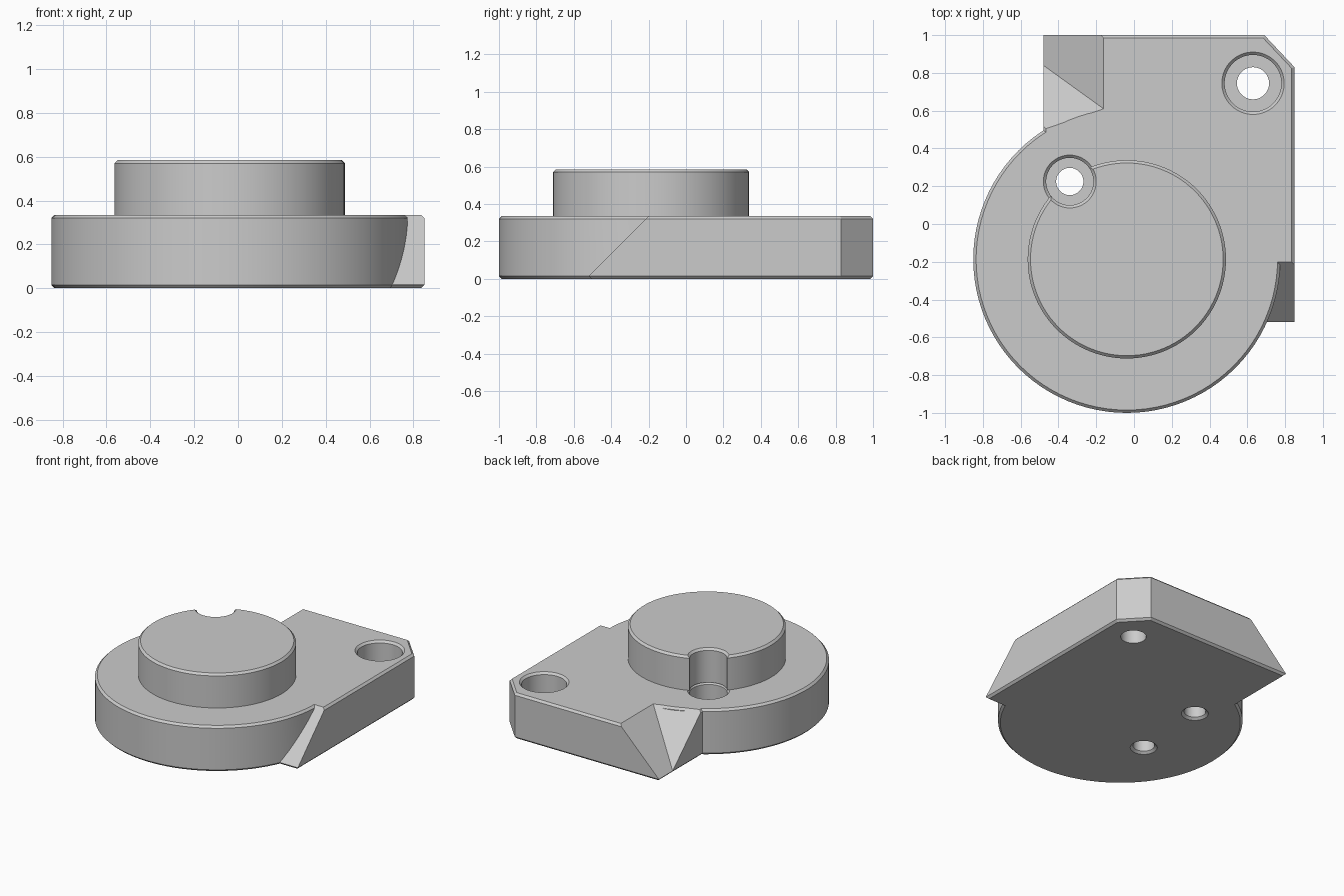
import bpy, bmesh, math
from mathutils import Vector

if "Cube" in bpy.data.objects:
    bpy.data.objects.remove(bpy.data.objects["Cube"])

CENTRE = (-0.038, -0.187)
TOP, BOSS_TOP, CHAMFER = 0.335, 0.585, 0.015
SIDES = 96

grey = bpy.data.materials.new("plain grey")
grey.use_nodes = True
grey.diffuse_color = (0.6, 0.6, 0.6, 1)
grey.node_tree.nodes["Principled BSDF"].inputs["Base Color"].default_value = grey.diffuse_color


def finish(name, bm):
    bmesh.ops.recalc_face_normals(bm, faces=bm.faces[:])
    mesh = bpy.data.meshes.new(name)
    bm.to_mesh(mesh)
    bm.free()
    mesh.materials.append(grey)
    obj = bpy.data.objects.new(name, mesh)
    bpy.context.collection.objects.link(obj)
    return obj


def circle(centre, r):
    steps = [2 * math.pi * i / SIDES for i in range(SIDES)]
    return [(centre[0] + r * math.cos(a), centre[1] + r * math.sin(a)) for a in steps]


def prism(name, outline, z0, z1, chamfered):
    """Extruded outline with chamfered rims at the given heights."""
    bm = bmesh.new()
    low, high = [[bm.verts.new((x, y, z)) for x, y in outline] for z in (z0, z1)]
    bm.faces.new(low)
    bm.faces.new(high)
    for i in range(len(outline)):
        j = (i + 1) % len(outline)
        bm.faces.new((low[i], low[j], high[j], high[i]))
    bmesh.ops.recalc_face_normals(bm, faces=bm.faces[:])
    rims = [e for e in bm.edges if any(all(abs(v.co.z - z) < 1e-5 for v in e.verts) for z in chamfered)]
    bmesh.ops.bevel(bm, geom=rims, offset=CHAMFER, segments=1, affect='EDGES')
    return finish(name, bm)


def hull(name, points):
    bm = bmesh.new()
    for p in points:
        bm.verts.new(p)
    bmesh.ops.convex_hull(bm, input=bm.verts[:])
    return finish(name, bm)


def turned(name, centre, profile):
    """Solid of revolution from (radius, height) pairs."""
    bm = bmesh.new()
    rings = [[bm.verts.new((x, y, z)) for x, y in circle(centre, r)] for r, z in profile]
    for low, high in zip(rings, rings[1:]):
        for i in range(SIDES):
            j = (i + 1) % SIDES
            bm.faces.new((low[i], low[j], high[j], high[i]))
    bm.faces.new(rings[0])
    bm.faces.new(rings[-1])
    return finish(name, bm)


def combine(target, tool, operation):
    tool.hide_render = True
    bpy.context.view_layer.objects.active = target
    mod = target.modifiers.new(operation.lower(), 'BOOLEAN')
    mod.object, mod.operation, mod.solver = tool, operation, 'EXACT'
    bpy.ops.object.modifier_apply(modifier=mod.name)
    bpy.data.objects.remove(tool)


# Corner block
left, right, back, toe = -0.48, 0.85, 1.0, -0.52
base = prism("base_plate", [(left, 0), (left, back), (0.69, back), (right, 0.83),
                            (right, toe), (0.3, toe)], 0, TOP, (0, TOP))

# 45 degree ramp at the front end of the straight side
lip = CHAMFER + 0.001
combine(base, hull("end_ramp_cutter", [(x, toe + s, lip + t) for x in (-1, 1.2)
                                       for s, t in ((-0.1, -0.1), (0.4, 0.4), (-0.1, 0.4))]), 'DIFFERENCE')

# Two ramps meeting in a valley at the back of the opposite side
peak = Vector((left + TOP - lip, 0.61, TOP))
foot = Vector((left, 0.84, lip))
along = Vector((left, 0.5, TOP)) - peak
high = peak + (peak - foot) * 0.3
low = foot - (peak - foot) * 0.3
notch = []
for p, reach in ((high, 2.5), (low, 1)):
    notch += [p, p + along * reach, (p.x, 1.3, p.z), (-0.9, 1.3, p.z)]
combine(base, hull("valley_cutter", notch), 'DIFFERENCE')

# Round disc
combine(base, prism("disc", circle(CENTRE, 0.813), 0, TOP, (0, TOP)), 'UNION')

# Counterbored corner hole, counterbored boss-side hole and blind hole underneath
pocket = (-0.34, 0.225)
FLOOR = 0.13
entry = [(0.09, -0.1), (0.09, 0), (0.072, CHAMFER)]
for centre, profile in (
        ((0.63, 0.745), [(0.085, -0.1), (0.085, FLOOR), (0.15, FLOOR), (0.15, TOP - CHAMFER),
                         (0.165, TOP), (0.165, 0.4)]),
        (pocket, entry + [(0.072, FLOOR), (0.125, FLOOR), (0.125, TOP - CHAMFER),
                          (0.14, TOP), (0.14, 0.4)]),
        ((-0.37, -0.34), entry + [(0.072, 0.25)])):
    combine(base, turned("hole_cutter", centre, profile), 'DIFFERENCE')

# Raised round boss with a groove for the screw head
boss = prism("boss", circle(CENTRE, 0.525), TOP, BOSS_TOP, (BOSS_TOP,))
groove = [(0.125, 0.2), (0.125, BOSS_TOP - CHAMFER), (0.14, BOSS_TOP), (0.14, 0.7)]
combine(boss, turned("groove_cutter", pocket, groove), 'DIFFERENCE')

# Smooth walls, crisp chamfers
for obj in (base, boss):
    bpy.ops.object.select_all(action='DESELECT')
    obj.select_set(True)
    bpy.context.view_layer.objects.active = obj
    bpy.ops.object.shade_smooth_by_angle(angle=math.radians(30))
